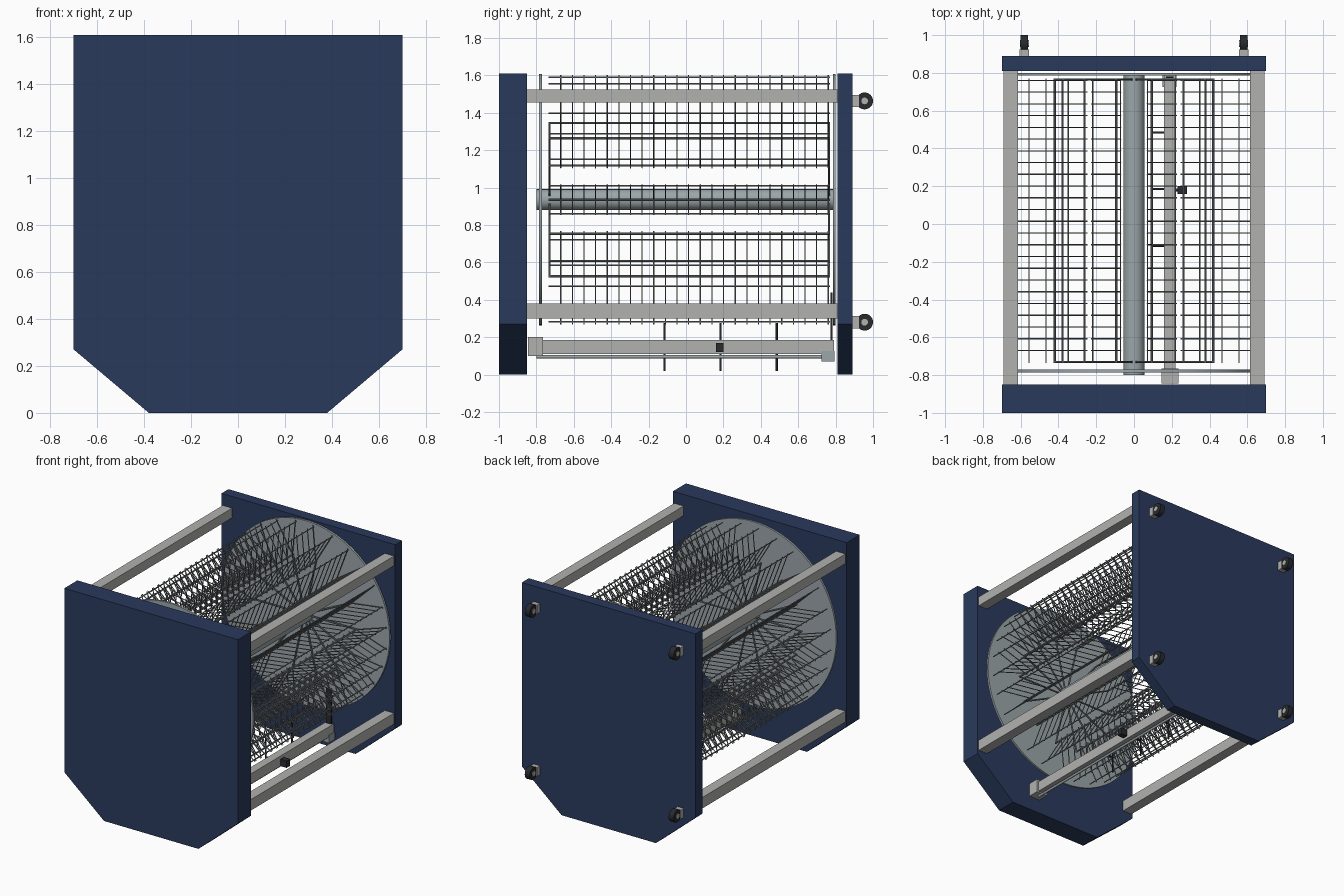
import bpy, bmesh, math
from mathutils import Vector

if "Cube" in bpy.data.objects:
    bpy.data.objects.remove(bpy.data.objects["Cube"])


def material(name, rgb):
    m = bpy.data.materials.new(name)
    m.diffuse_color = (*rgb, 1)
    m.use_nodes = True
    m.node_tree.nodes["Principled BSDF"].inputs["Base Color"].default_value = m.diffuse_color
    return m


NAVY = material("navy_paint", (0.023, 0.042, 0.107))
STEEL = material("steel", (0.33, 0.38, 0.40))
WIRE = material("wire_steel", (0.20, 0.22, 0.23))
BLACK = material("black_rubber", (0.02, 0.023, 0.028))
GREY = material("beam_grey", (0.44, 0.44, 0.43))
ZC = 0.935          # drum axis height
Y0, Y1 = -0.735, 0.77   # rack ends


def finish(name, bm, mat, smooth=False):
    bmesh.ops.recalc_face_normals(bm, faces=bm.faces)
    me = bpy.data.meshes.new(name)
    bm.to_mesh(me)
    bm.free()
    me.materials.append(mat)
    ob = bpy.data.objects.new(name, me)
    bpy.context.collection.objects.link(ob)
    if smooth:
        bpy.context.view_layer.objects.active = ob
        ob.select_set(True)
        bpy.ops.object.shade_smooth_by_angle(angle=math.radians(40))
        ob.select_set(False)
    return ob


def add_box(bm, lo, hi):
    vs = bmesh.ops.create_cube(bm, size=1)["verts"]
    for v in vs:
        v.co = Vector([(a + b) / 2 + c * (b - a) for a, b, c in zip(lo, hi, v.co)])


def add_rod(bm, a, b, r, sides=8):
    a, b = Vector(a), Vector(b)
    d = b - a
    mat = d.to_track_quat('Z', 'Y').to_matrix().to_4x4()
    mat.translation = (a + b) / 2
    bmesh.ops.create_cone(bm, cap_ends=True, segments=sides, radius1=r, radius2=r,
                          depth=d.length, matrix=mat)


def box(name, lo, hi, mat):
    bm = bmesh.new()
    add_box(bm, lo, hi)
    return finish(name, bm, mat)


def rod(name, a, b, r, mat, sides=32):
    bm = bmesh.new()
    add_rod(bm, a, b, r, sides)
    return finish(name, bm, mat, True)


# chamfered end panels
def panel(name, y0, y1):
    bm = bmesh.new()
    outline = [(-0.38, 0), (0.38, 0), (0.70, 0.27), (0.70, 1.61), (-0.70, 1.61), (-0.70, 0.27)]
    f = bm.faces.new([bm.verts.new((x, y0, z)) for x, z in outline])
    g = bmesh.ops.extrude_face_region(bm, geom=[f])["geom"]
    bmesh.ops.translate(bm, vec=(0, y1 - y0, 0),
                        verts=[v for v in g if isinstance(v, bmesh.types.BMVert)])
    finish(name, bm, NAVY)


panel("front_panel", -1.0, -0.85)
panel("back_panel", 0.81, 0.89)

# four side beams and four casters
for side, s in (("left", -1), ("right", 1)):
    for level, z0, z1, zw in (("lower", 0.30, 0.38, 0.28), ("upper", 1.455, 1.525, 1.463)):
        xs = sorted((s * 0.615, s * 0.69))
        box(f"{level}_{side}_beam", (xs[0], -0.85, z0), (xs[1], 0.81, z1), GREY)
        x = s * 0.58
        box(f"{level}_{side}_caster_mount", (x - 0.025, 0.89, zw - 0.033),
            (x + 0.025, 0.925, zw + 0.033), GREY)
        rod(f"{level}_{side}_caster_wheel", (x - 0.02, 0.955, zw), (x + 0.02, 0.955, zw),
            0.045, BLACK)
        rod(f"{level}_{side}_caster_hub", (x - 0.024, 0.955, zw), (x + 0.024, 0.955, zw),
            0.018, GREY, 16)

# drum discs and shaft
rod("front_disc", (0, -0.785, ZC), (0, -0.77, ZC), 0.672, STEEL, 96)
rod("back_disc", (0, 0.785, ZC), (0, 0.80, ZC), 0.672, STEEL, 96)
rod("drum_shaft", (0, -0.80, ZC), (0, 0.785, ZC), 0.056, STEEL, 40)

# fourteen V-shaped wire racks around the drum
COUNT = 14
frames, rails, wires = bmesh.new(), bmesh.new(), bmesh.new()
for i in range(COUNT):
    a = 2 * math.pi * i / COUNT
    radial = Vector((math.cos(a), 0, math.sin(a)))
    axis = Vector((0, 0, ZC))
    root = axis + radial * 0.42
    add_rod(frames, root + Vector((0, Y0, 0)), root + Vector((0, Y1, 0)), 0.006)
    for y in (Y0 + 0.005, Y1 - 0.005):
        off = Vector((0, y, 0))
        add_rod(frames, axis + radial * 0.05 + off, root + radial * 0.005 + off, 0.006)
    for tilt in (-18, 18):
        b = a + math.radians(tilt)
        d = Vector((math.cos(b), 0, math.sin(b)))
        tip = root + d * 0.245
        add_rod(rails, tip + Vector((0, Y0, 0)), tip + Vector((0, Y1, 0)), 0.004, 6)
        for k in range(24):
            off = Vector((0, -0.67 + 0.0622 * k, 0))
            add_rod(wires, root - d * 0.018 + off, root + d * 0.258 + off, 0.0035, 6)
finish("rack_frames", frames, WIRE, True)
finish("rack_rails", rails, WIRE, True)
finish("rack_wires", wires, WIRE, True)

# lower spray rail with end blocks, guide rod and sensor
box("lower_rail", (0.16, -0.80, 0.11), (0.22, 0.79, 0.185), GREY)
box("rail_front_block", (0.145, -0.845, 0.10), (0.235, -0.765, 0.20), GREY)
box("rail_back_block", (0.15, 0.725, 0.07), (0.225, 0.795, 0.125), STEEL)
rod("guide_rod", (0.19, -0.80, 0.095), (0.19, 0.75, 0.095), 0.009, STEEL, 12)
box("sensor", (0.23, 0.16, 0.12), (0.28, 0.20, 0.17), BLACK)
rod("sensor_stem", (0.21, 0.18, 0.145), (0.235, 0.18, 0.145), 0.008, BLACK, 12)

# upright pins carried on short arms
bm = bmesh.new()
for y in (-0.115, 0.185, 0.485):
    add_rod(bm, (0.095, y, 0.02), (0.095, y, 0.275), 0.006, 10)
    add_rod(bm, (0.095, y, 0.14), (0.165, y, 0.14), 0.006, 10)
finish("rail_pins", bm, BLACK, True)

# drive strap beside the back panel
box("drive_strap", (0.17, 0.772, 0.18), (0.21, 0.782, 0.44), BLACK)
